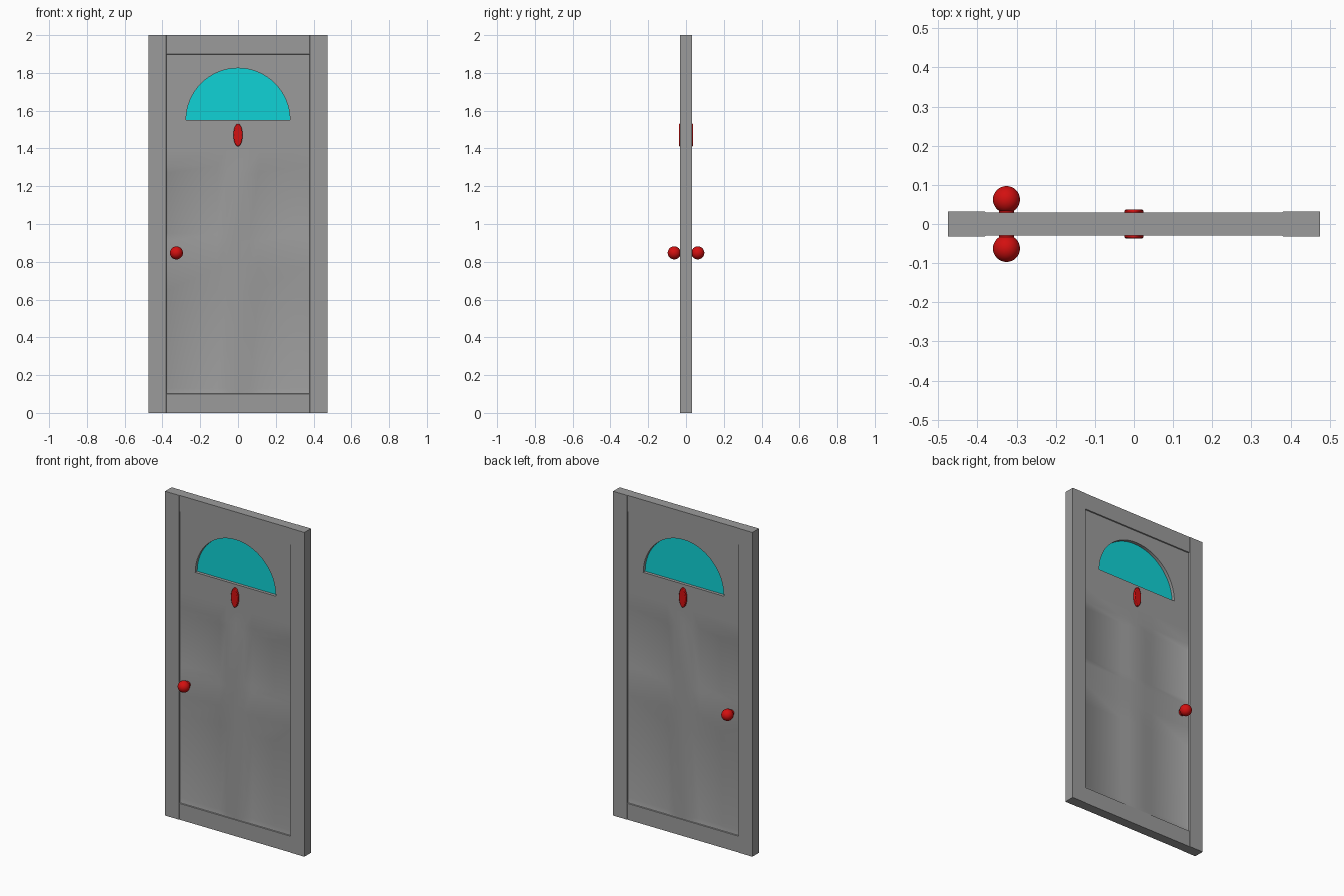
import bpy, bmesh, math
from mathutils import Matrix

cube = bpy.data.objects.get("Cube")
if cube:
    bpy.data.objects.remove(cube, do_unlink=True)


def material(name, colour):
    m = bpy.data.materials.new(name)
    m.use_nodes = True
    m.diffuse_color = (*colour, 1)
    m.node_tree.nodes["Principled BSDF"].inputs["Base Color"].default_value = (*colour, 1)
    return m


GREY = material("door grey", (0.33, 0.33, 0.33))
CYAN = material("window cyan", (0.005, 0.65, 0.67))
RED = material("fitting red", (0.65, 0.005, 0.005))


def finish(name, bm, mat):
    bmesh.ops.recalc_face_normals(bm, faces=bm.faces)
    mesh = bpy.data.meshes.new(name)
    bm.to_mesh(mesh)
    bm.free()
    mesh.materials.append(mat)
    ob = bpy.data.objects.new(name, mesh)
    bpy.context.collection.objects.link(ob)
    return ob


def select(ob):
    bpy.ops.object.select_all(action="DESELECT")
    ob.select_set(True)
    bpy.context.view_layer.objects.active = ob


def smooth(ob, angle=30):
    select(ob)
    bpy.ops.object.shade_smooth_by_angle(angle=math.radians(angle))


def prism(name, outline, half, mat):
    """Extrude an (x, z) outline from y = -half to y = half."""
    bm = bmesh.new()
    face = bm.faces.new([bm.verts.new((x, -half, z)) for x, z in outline])
    new = bmesh.ops.extrude_face_region(bm, geom=[face])["geom"]
    moved = [v for v in new if isinstance(v, bmesh.types.BMVert)]
    bmesh.ops.translate(bm, verts=moved, vec=(0, 2 * half, 0))
    return finish(name, bm, mat)


# Door slab: a shallow relief with four sunken panels, the same on both sides
def depth(x, z):
    ax = abs(x)
    if ax >= 0.381:
        return 0.032                        # stiles
    if z <= 0.1 or z >= 1.9:
        return 0.030                        # top and bottom rails
    if 0.11 <= ax <= 0.37 and (0.13 <= z <= 0.65 or 0.95 <= z <= 1.27):
        return 0.017                        # sunken panels
    if ax <= 0.06 and z <= 1.27:
        return 0.027                        # middle post
    return 0.024


half_xs = [0.06, 0.11, 0.37, 0.379, 0.381, 0.475]
xs = [-x for x in reversed(half_xs)] + [0] + half_xs
zs = [0, 0.1, 0.102, 0.13, 0.65, 0.77, 0.91, 0.95, 1.27, 1.31, 1.4, 1.898, 1.9, 2]

bm = bmesh.new()
for side in (-1, 1):
    grid = [[bm.verts.new((x, side * depth(x, z), z)) for x in xs] for z in zs]
    for low, high in zip(grid, grid[1:]):
        for i in range(len(xs) - 1):
            bm.faces.new((low[i], low[i + 1], high[i + 1], high[i]))
rim = [e for e in bm.edges if e.is_boundary]
bmesh.ops.bridge_loops(bm, edges=rim)
door = finish("door_slab", bm, GREY)


# Half-round window: opening and recessed pane
def half_disc(radius, base, steps=32):
    return [(radius * math.cos(math.pi * i / steps),
             base + radius * math.sin(math.pi * i / steps)) for i in range(steps + 1)]


cutter = prism("window_cutter", half_disc(0.275, 1.55), 0.1, GREY)
cutter.hide_render = True
cut = door.modifiers.new("window opening", "BOOLEAN")
cut.operation = "DIFFERENCE"
cut.solver = "EXACT"
cut.object = cutter
select(door)
bpy.ops.object.modifier_apply(modifier=cut.name)
bpy.data.objects.remove(cutter, do_unlink=True)
smooth(door, 25)
prism("window_pane", half_disc(0.277, 1.548), 0.005, CYAN)

# Oval knocker plate running through the door
oval = [(0.024 * math.cos(math.tau * i / 32), 1.471 + 0.06 * math.sin(math.tau * i / 32))
        for i in range(32)]
knocker = prism("knocker", oval, 0.037, RED)
edge = knocker.modifiers.new("soft rim", "BEVEL")
edge.width = 0.004
edge.segments = 2
smooth(knocker, 50)

# Round knobs with necks, front and back
for side, name in ((-1, "front_knob"), (1, "back_knob")):
    bm = bmesh.new()
    turn = Matrix.Rotation(math.pi / 2, 4, "X")
    bmesh.ops.create_uvsphere(bm, u_segments=32, v_segments=16, radius=0.0345,
                              matrix=Matrix.Translation((-0.326, side * 0.0625, 0.847)) @ turn)
    bmesh.ops.create_cone(bm, cap_ends=True, segments=32, radius1=0.019, radius2=0.019, depth=0.05,
                          matrix=Matrix.Translation((-0.326, side * 0.035, 0.847)) @ turn)
    smooth(finish(name, bm, RED), 40)
